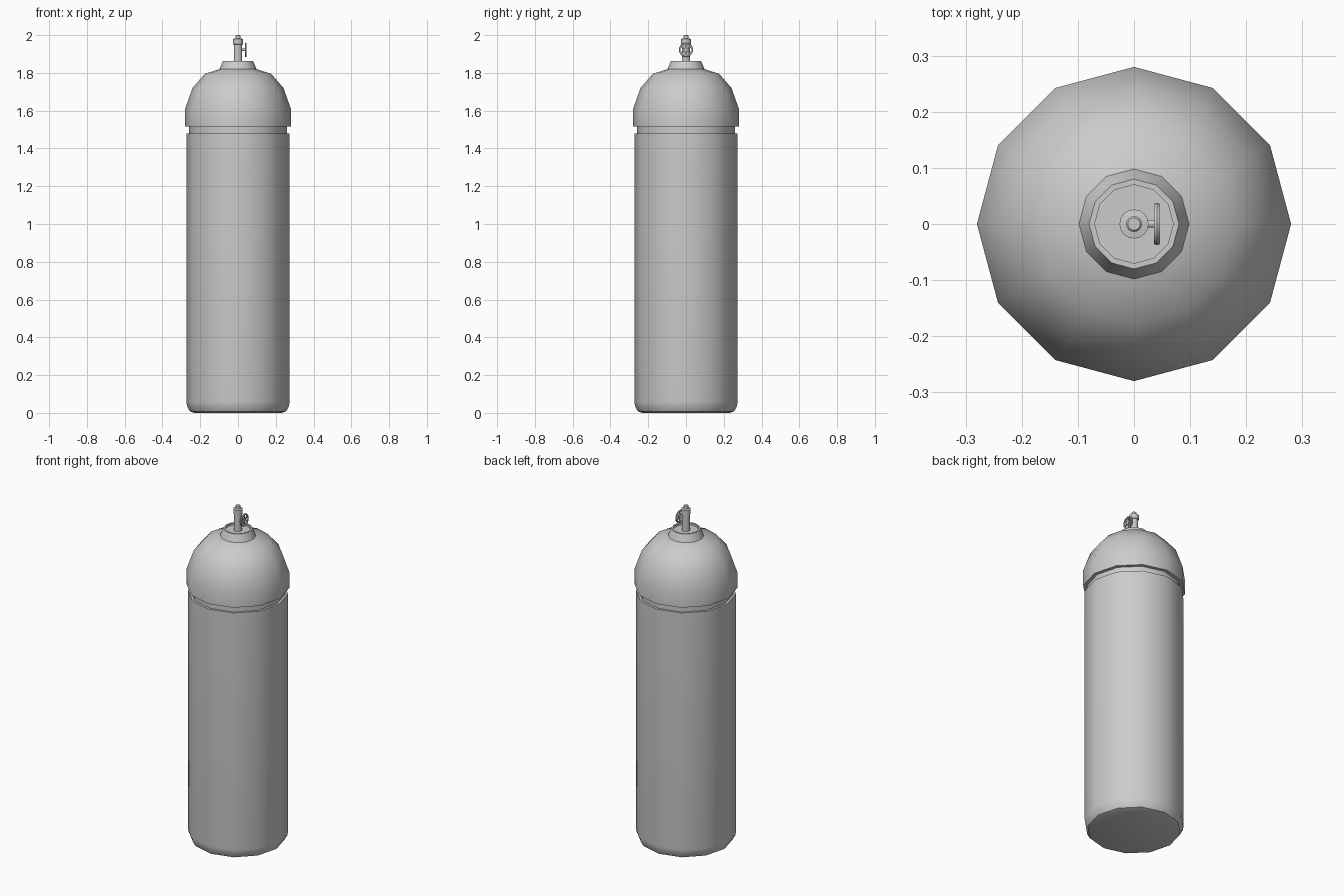
import bpy, bmesh, math
from mathutils import Matrix

if "Cube" in bpy.data.objects:
    bpy.data.objects.remove(bpy.data.objects["Cube"])


def lathe(name, profile, sides, cap_start=True, cap_end=True, axis='Z', shift=(0, 0, 0), closed=False, angle=40):
    """Revolve a (radius, height) profile into a faceted body."""
    bm = bmesh.new()
    rings = []
    for r, z in profile:
        rings.append([bm.verts.new((r * math.cos(2 * math.pi * i / sides),
                                    r * math.sin(2 * math.pi * i / sides), z))
                      for i in range(sides)])
    pairs = list(zip(rings, rings[1:]))
    if closed:
        pairs.append((rings[-1], rings[0]))
    for a, b in pairs:
        for i in range(sides):
            j = (i + 1) % sides
            bm.faces.new((a[i], a[j], b[j], b[i]))
    if cap_start and not closed:
        bm.faces.new(rings[0][::-1])
    if cap_end and not closed:
        bm.faces.new(rings[-1])
    bmesh.ops.recalc_face_normals(bm, faces=bm.faces)
    if axis == 'X':
        bm.transform(Matrix.Rotation(math.pi / 2, 4, 'Y'))
    bm.transform(Matrix.Translation(shift))
    me = bpy.data.meshes.new(name)
    bm.to_mesh(me)
    bm.free()
    ob = bpy.data.objects.new(name, me)
    bpy.context.collection.objects.link(ob)
    bpy.ops.object.select_all(action='DESELECT')
    ob.select_set(True)
    bpy.context.view_layer.objects.active = ob
    bpy.ops.object.shade_smooth_by_angle(angle=math.radians(angle))
    return ob


# Cylinder body with rounded foot and a narrower neck band under the cap
lathe("tank_body", [(0.23, 0), (0.255, 0.008), (0.27, 0.035), (0.273, 0.06),
                    (0.273, 1.48), (0.26, 1.48), (0.26, 1.53)], 12)

# Domed cap with skirt, flared collar and recessed top
lathe("dome_cap", [(0.26, 1.515), (0.28, 1.515), (0.28, 1.61), (0.241, 1.72),
                   (0.176, 1.795), (0.098, 1.82), (0.08, 1.863),
                   (0.07, 1.863), (0.07, 1.852)], 12, cap_start=False)

# Valve stem with outlet
lathe("valve_stem", [(0.022, 1.85), (0.022, 1.9), (0.022, 1.95), (0.026, 1.952),
                     (0.026, 1.98), (0.014, 1.982), (0.014, 1.997), (0.011, 2.0)], 16)

# Hand wheel: spindle, rim, hub and spokes
WZ, WX = 1.922, 0.041
lathe("wheel_spindle", [(0.007, 0.015), (0.007, WX)], 10, axis='X', shift=(0, 0, WZ))
lathe("wheel_rim", [(0.029, -0.004), (0.036, -0.005), (0.038, 0),
                    (0.036, 0.005), (0.029, 0.004)], 20, axis='X',
      shift=(WX, 0, WZ), closed=True)
lathe("wheel_hub", [(0.011, -0.005), (0.011, 0.005)], 12, axis='X', shift=(WX, 0, WZ))
for k in range(3):
    bpy.ops.mesh.primitive_cube_add(size=1, location=(WX, 0, WZ),
                                    rotation=(math.radians(60 * k), 0, 0))
    spoke = bpy.context.object
    spoke.name = f"wheel_spoke_{k + 1}"
    spoke.scale = (0.005, 0.006, 0.062)
